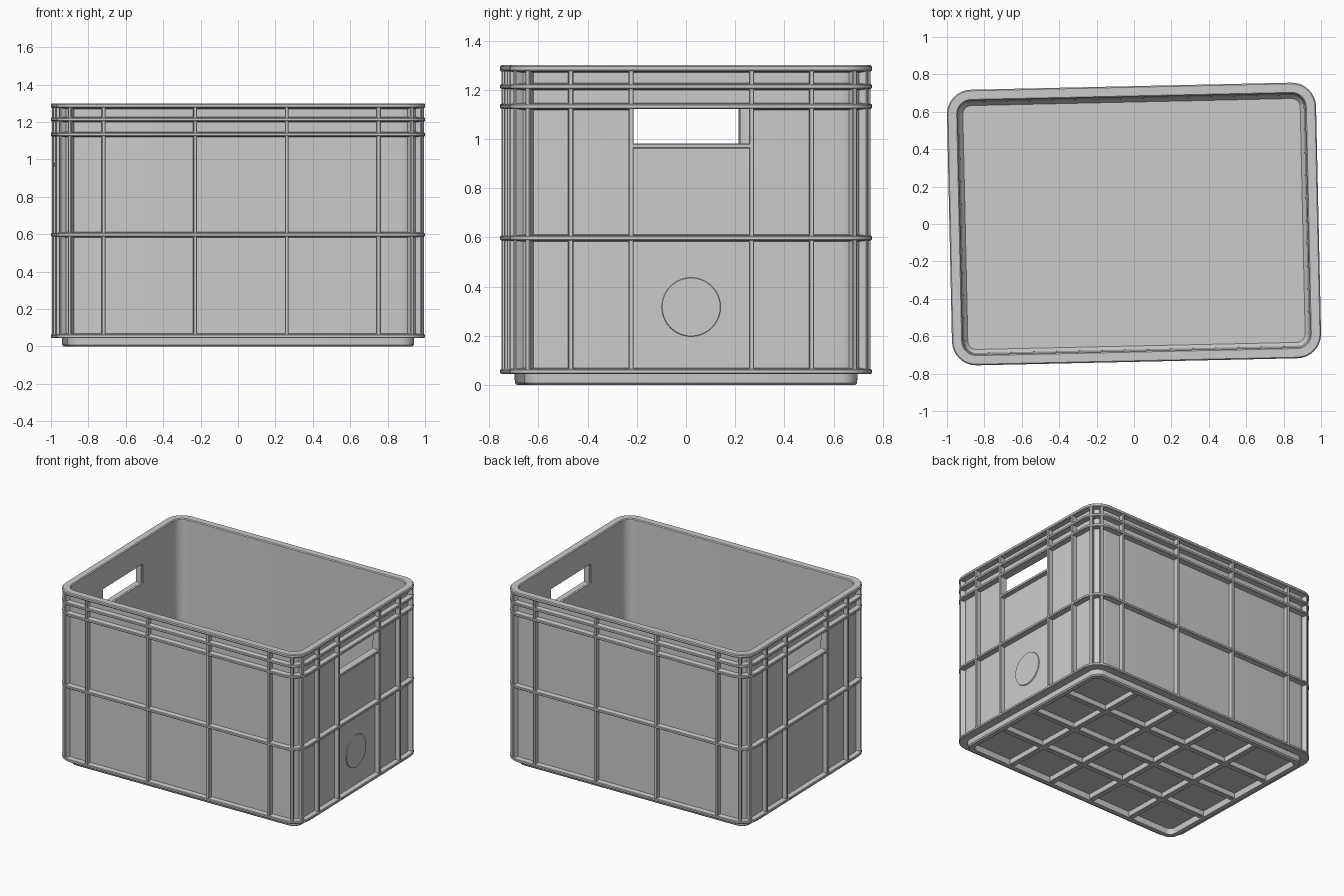
import bpy, bmesh, math
from mathutils import Matrix, Vector

if "Cube" in bpy.data.objects:
    bpy.data.objects.remove(bpy.data.objects["Cube"])

W, D, R = 0.987, 0.737, 0.13   # half width, half depth, outer corner radius
TURN = 0.022                   # slight yaw of the whole crate
TOP = 1.30


def ring(bm, inset, z, n=8):
    r = max(R - inset, 0.04)
    cx, cy = W - inset - r, D - inset - r
    verts = []
    for q, (sx, sy) in enumerate([(1, 1), (-1, 1), (-1, -1), (1, -1)]):
        for i in range(n + 1):
            a = math.pi / 2 * (q + i / n)
            verts.append(bm.verts.new((sx * cx + r * math.cos(a), sy * cy + r * math.sin(a), z)))
    return verts


def box(bm, x0, x1, y0, y1, z0, z1, turn=None):
    m = Matrix.Translation(((x0 + x1) / 2, (y0 + y1) / 2, (z0 + z1) / 2)) @ \
        Matrix.Diagonal((x1 - x0, y1 - y0, z1 - z0, 1))
    bmesh.ops.create_cube(bm, size=1, matrix=(turn or Matrix()) @ m)


def finish(bm, name, bevel=0):
    bmesh.ops.recalc_face_normals(bm, faces=bm.faces)
    if bevel:
        bmesh.ops.bevel(bm, geom=bm.edges[:], offset=bevel, segments=1, affect='EDGES')
    me = bpy.data.meshes.new(name)
    bm.to_mesh(me)
    bm.free()
    ob = bpy.data.objects.new(name, me)
    bpy.context.collection.objects.link(ob)
    ob.rotation_euler.z = TURN
    return ob


# Shell: one profile (inset, height) from the underside, up the flanged wall and down inside
WALL = 0.037
profile = [(0.105, 0.042), (0.1, 0.0), (0.068, 0.0), (0.06, 0.008), (0.058, 0.045)]
for z in (0.055, 0.597, 1.133, 1.213):
    if z > 0.1:
        profile.append((WALL, z - 0.014))
    profile += [(0.004, z - 0.01), (0.0, z - 0.006), (0.0, z + 0.006), (0.004, z + 0.01), (WALL, z + 0.014)]
profile += [(WALL, TOP - 0.03), (0.004, TOP - 0.025), (0.0, TOP - 0.02), (0.0, TOP - 0.006),
            (0.006, TOP), (0.052, TOP), (0.058, TOP - 0.006), (0.066, 0.085), (0.085, 0.062)]
bm = bmesh.new()
rings = [ring(bm, i, z) for i, z in profile]
for a, b in zip(rings, rings[1:]):
    for k in range(len(a)):
        j = (k + 1) % len(a)
        bm.faces.new((a[k], a[j], b[j], b[k]))
bm.faces.new(rings[0][::-1])
bm.faces.new(rings[-1])
shell = finish(bm, "crate_shell")

# Hand openings cut through both short walls
bm = bmesh.new()
box(bm, -1.2, 1.2, -0.24, 0.24, 0.98, 1.122)
cutter = finish(bm, "handle_cutter")
cutter.hide_render = True
mod = shell.modifiers.new("hand_openings", 'BOOLEAN')
mod.operation, mod.solver, mod.object = 'DIFFERENCE', 'EXACT', cutter
bpy.context.view_layer.objects.active = shell
shell.select_set(True)
bpy.ops.object.modifier_apply(modifier=mod.name)
bpy.data.objects.remove(cutter)
bpy.ops.object.shade_smooth_by_angle(angle=math.radians(30))

# Upright ribs on all four walls, plus two radial ribs around each corner
bm = bmesh.new()
T, Z0, Z1, IN, OUT = 0.01, 0.055, TOP - 0.012, 0.05, 0.003
for s in (-1, 1):
    for x in (-0.735, -0.245, 0.245, 0.735):
        box(bm, x - T, x + T, *sorted((s * (D - IN), s * (D - OUT))), Z0, Z1)
    for y in (-0.49, -0.245, 0.245, 0.49):
        box(bm, *sorted((s * (W - IN), s * (W - OUT))), y - T, y + T, Z0, Z1)
    # ledge below each hand opening
    box(bm, *sorted((s * (W - IN), s * (W - OUT))), -0.245, 0.245, 0.962, 0.981)
for q, (sx, sy) in enumerate([(1, 1), (-1, 1), (-1, -1), (1, -1)]):
    for deg in (28, 62):
        m = Matrix.Translation((sx * (W - R), sy * (D - R), 0)) @ Matrix.Rotation(math.radians(90 * q + deg), 4, 'Z')
        box(bm, R - IN, R - OUT, -T, T, Z0, Z1, m)
finish(bm, "wall_ribs", 0.003)

# Grid of stiffening bars under the floor
bm = bmesh.new()
ex, ey, t = W - 0.102, D - 0.102, 0.02
for i in range(1, 5):
    x = -ex + 2 * ex * i / 5
    box(bm, x - t, x + t, -ey, ey, 0.002, 0.05)
for i in range(1, 4):
    y = -ey + 2 * ey * i / 4
    box(bm, -ex, ex, y - t, y + t, 0.002, 0.05)
finish(bm, "floor_grid", 0.004)

# Shallow round pad low on the right wall
bm = bmesh.new()
bmesh.ops.create_cone(bm, cap_ends=True, segments=40, radius1=0.122, radius2=0.118, depth=0.012,
                      matrix=Matrix.Translation((W - WALL, 0, 0.317)) @ Matrix.Rotation(math.pi / 2, 4, 'Y'))
finish(bm, "round_pad")
